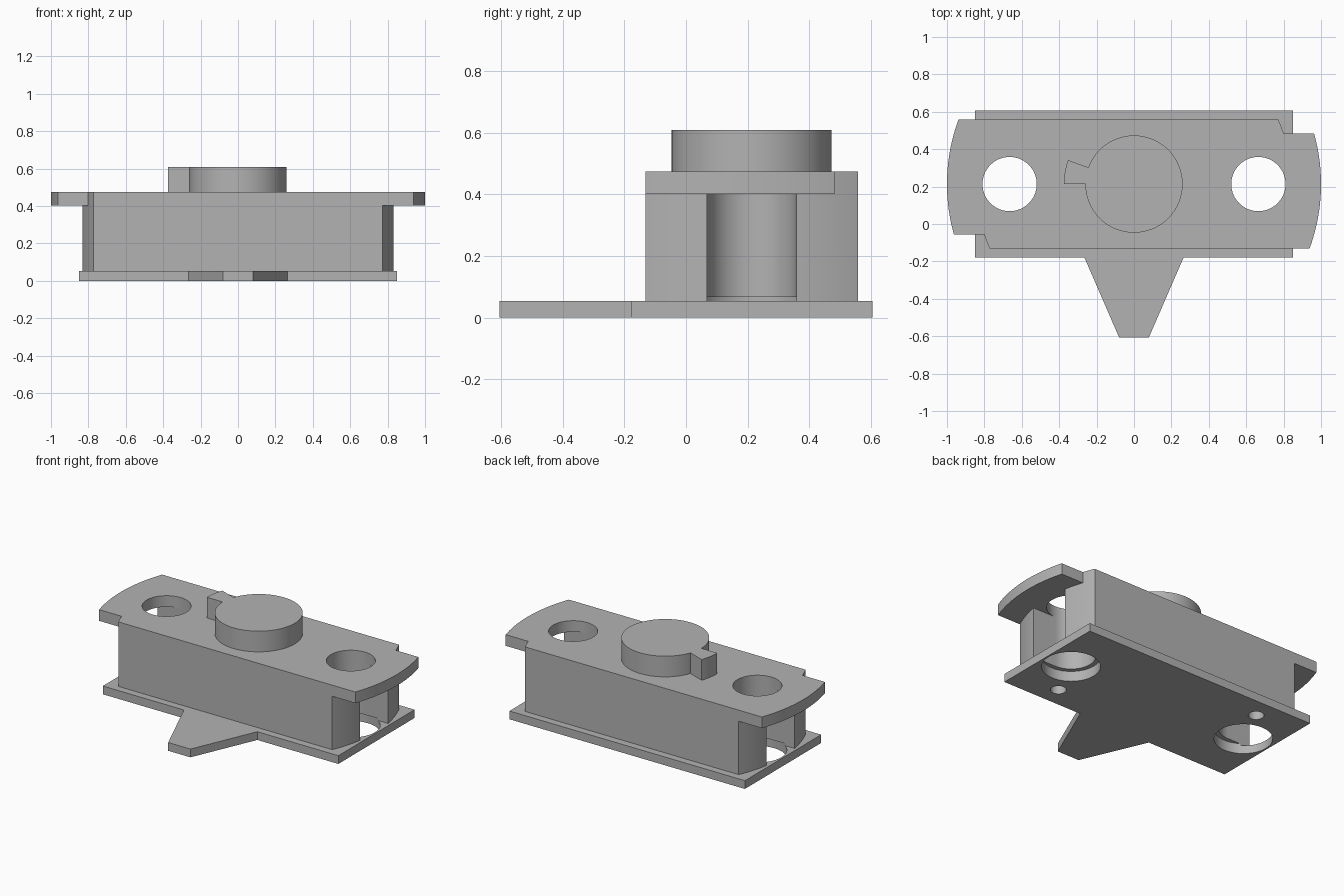
import bpy, bmesh
from math import pi, sin, cos, asin, radians

if "Cube" in bpy.data.objects:
    bpy.data.objects.remove(bpy.data.objects["Cube"], do_unlink=True)

CY = 0.2135                     # y of the housing centre
PLATE_TOP, LEDGE, FLANGE, TOP = 0.054, 0.067, 0.402, 0.475
HALF = 0.345                    # half depth of the housing
NOTCH = 0.27                    # half depth where the flange is notched
HOLE_X, HOLE_R = 0.665, 0.145

grey = bpy.data.materials.new("plain grey")
grey.use_nodes = True
colour = (0.45, 0.45, 0.45, 1)
grey.diffuse_color = colour
grey.node_tree.nodes["Principled BSDF"].inputs["Base Color"].default_value = colour


def arc(r, a0, a1, n=32, cx=0.0):
    steps = [a0 + (a1 - a0) * i / n for i in range(n + 1)]
    return [(cx + r * cos(a), CY + r * sin(a)) for a in steps]


def circle(x, r, n=64):
    return arc(r, 0, 2 * pi, n, x)[:-1]


def half_turn(points):
    return points + [(-x, 2 * CY - y) for x, y in points]


def prism(name, outline, z0, z1):
    bm = bmesh.new()
    face = bm.faces.new([bm.verts.new((x, y, z0)) for x, y in outline])
    up = bmesh.ops.extrude_face_region(bm, geom=[face])["geom"]
    bmesh.ops.translate(bm, vec=(0, 0, z1 - z0),
                        verts=[v for v in up if isinstance(v, bmesh.types.BMVert)])
    bmesh.ops.recalc_face_normals(bm, faces=bm.faces)
    mesh = bpy.data.meshes.new(name)
    bm.to_mesh(mesh)
    bm.free()
    mesh.materials.append(grey)
    ob = bpy.data.objects.new(name, mesh)
    bpy.context.collection.objects.link(ob)
    return ob


def select(ob):
    bpy.ops.object.select_all(action='DESELECT')
    ob.select_set(True)
    bpy.context.view_layer.objects.active = ob


def combine(ob, tool, operation='DIFFERENCE'):
    select(ob)
    mod = ob.modifiers.new("combine", 'BOOLEAN')
    mod.operation, mod.solver, mod.object = operation, 'EXACT', tool
    bpy.ops.object.modifier_apply(modifier=mod.name)
    bpy.data.objects.remove(tool, do_unlink=True)


def finish(ob):
    bm = bmesh.new()
    bm.from_mesh(ob.data)
    bmesh.ops.remove_doubles(bm, verts=bm.verts, dist=1e-5)
    bmesh.ops.dissolve_limit(bm, angle_limit=radians(0.1), verts=bm.verts, edges=bm.edges)
    bm.to_mesh(ob.data)
    bm.free()
    select(ob)
    bpy.ops.object.shade_smooth_by_angle(angle=radians(30))


# Base plate with the pointer tab at the front
front, back = CY - 0.393, CY + 0.393
plate = prism("base_plate", [(-0.85, back), (-0.85, front), (-0.265, front), (-0.08, -0.6055),
                             (0.08, -0.6055), (0.265, front), (0.85, front), (0.85, back)],
              0, PLATE_TOP)

# Housing core with rounded ends, and the wider notched top flange
R_CORE, R_FLANGE = 0.845, 1.0
core_end = asin(HALF / R_CORE)
housing = prism("housing", half_turn(arc(R_CORE, -core_end, core_end)), PLATE_TOP, TOP)
flange_end = arc(R_FLANGE, asin(-HALF / R_FLANGE), asin(NOTCH / R_FLANGE))
notch_side = arc(R_CORE, asin(NOTCH / R_CORE), core_end, 4)
combine(housing, prism("flange", half_turn(flange_end + notch_side), FLANGE, TOP), 'UNION')

for side in (-1, 1):
    x = side * HOLE_X
    # Open slot under the flange, running out through the end
    mouth = [(side * 1.1, CY - HOLE_R), (side * 1.1, CY + HOLE_R)]
    slot = mouth + arc(HOLE_R, pi / 2, pi / 2 + side * pi, 32, x)
    combine(housing, prism("slot", slot, 0.02, FLANGE))
    # Round hole through the flange
    combine(housing, prism("bore", circle(x, HOLE_R), 0.39, 0.6))
    # Wider hole through the plate, and small blind screw hole
    screw = [(px, py + -side * 0.26) for px, py in circle(side * 0.545, 0.047, 32)]
    for part in (plate, housing):
        combine(part, prism("counterbore", circle(x, 0.174), -0.1, LEDGE))
        combine(part, prism("screw_hole", screw, -0.1, 0.3))

# Round boss with a small pointer key
boss = prism("boss", circle(0, 0.26, 96), TOP, 0.61)
key = arc(0.375, radians(160), pi, 8) + arc(0.25, pi, radians(160), 8)
combine(boss, prism("key", key, TOP, 0.61), 'UNION')

for part in (plate, housing, boss):
    finish(part)
